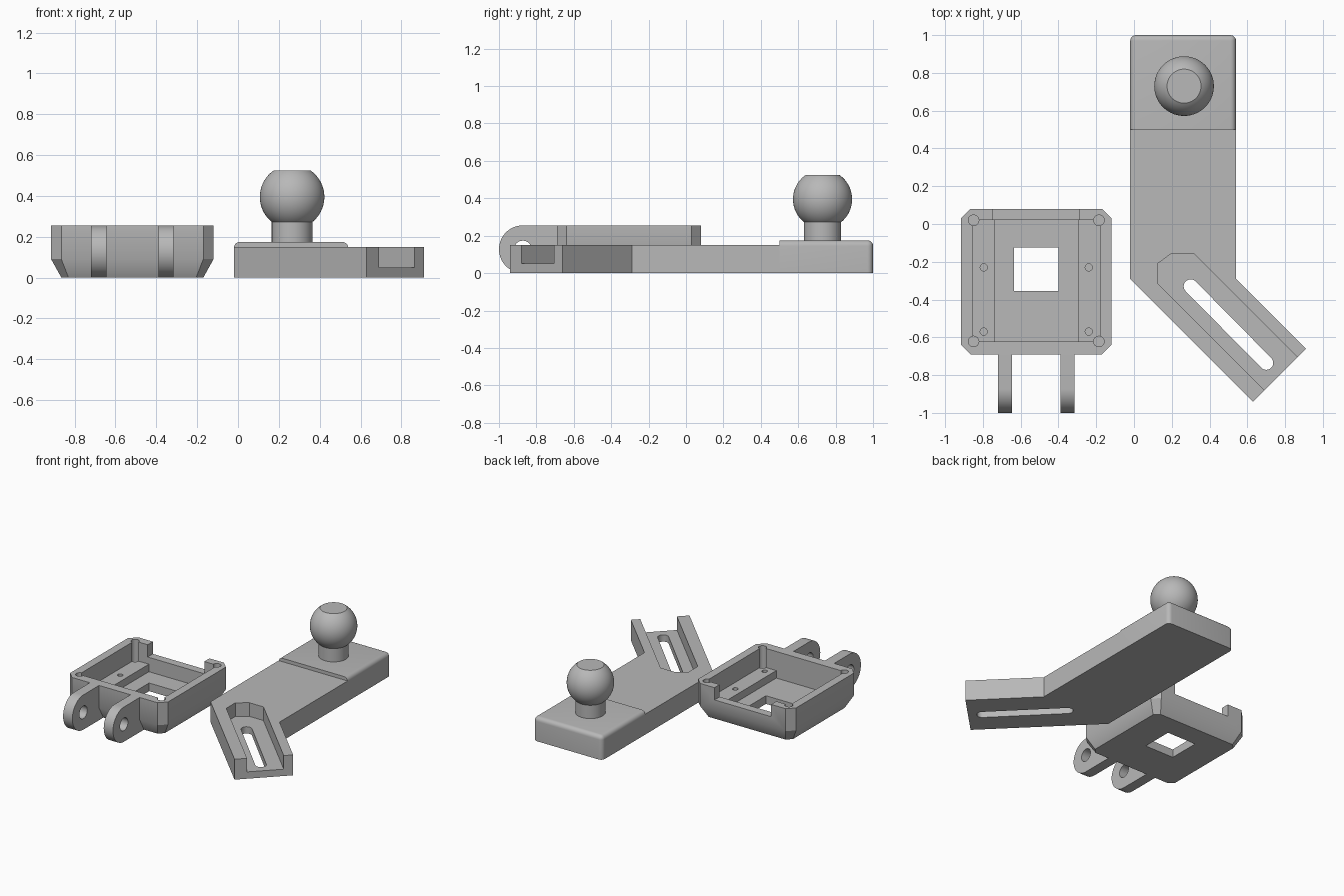
import bpy, bmesh
from math import sin, cos, pi, atan2, radians

cube = bpy.data.objects.get("Cube")
if cube:
    bpy.data.objects.remove(cube, do_unlink=True)

grey = bpy.data.materials.new("plain grey")
grey.use_nodes = True
COLOUR = (0.48, 0.48, 0.48, 1)
grey.diffuse_color = COLOUR
grey.node_tree.nodes["Principled BSDF"].inputs["Base Color"].default_value = COLOUR


def finish(bm, name):
    bmesh.ops.recalc_face_normals(bm, faces=bm.faces)
    mesh = bpy.data.meshes.new(name)
    bm.to_mesh(mesh)
    bm.free()
    mesh.materials.append(grey)
    ob = bpy.data.objects.new(name, mesh)
    bpy.context.collection.objects.link(ob)
    return ob


def loft(name, rings):
    """Closed solid through equal-sized rings of points."""
    bm = bmesh.new()
    loops = [[bm.verts.new(p) for p in ring] for ring in rings]
    n = len(loops[0])
    for a, b in zip(loops, loops[1:]):
        for i in range(n):
            j = (i + 1) % n
            bm.faces.new((a[i], a[j], b[j], b[i]))
    bm.faces.new(loops[0][::-1])
    bm.faces.new(loops[-1])
    return finish(bm, name)


def prism(name, pts, z0, z1):
    return loft(name, [[(x, y, z) for x, y in pts] for z in (z0, z1)])


def rect(x0, x1, y0, y1):
    return [(x0, y0), (x1, y0), (x1, y1), (x0, y1)]


def arc(cx, cy, r, a0, a1, n):
    return [(cx + r * cos(a0 + (a1 - a0) * i / n),
             cy + r * sin(a0 + (a1 - a0) * i / n)) for i in range(n + 1)]


def circle(cx, cy, r, n=32):
    return arc(cx, cy, r, 0, 2 * pi, n)[:-1]


def octagon(x0, x1, y0, y1, c):
    return [(x0 + c, y0), (x1 - c, y0), (x1, y0 + c), (x1, y1 - c),
            (x1 - c, y1), (x0 + c, y1), (x0, y1 - c), (x0, y0 + c)]


def cut(ob, cutter):
    cutter.hide_render = True
    mod = ob.modifiers.new("cut", 'BOOLEAN')
    mod.operation = 'DIFFERENCE'
    mod.solver = 'EXACT'
    mod.object = cutter
    bpy.context.view_layer.objects.active = ob
    bpy.ops.object.modifier_apply(modifier=mod.name)
    bpy.data.objects.remove(cutter, do_unlink=True)


def smooth(ob, angle=30):
    bpy.ops.object.select_all(action='DESELECT')
    ob.select_set(True)
    bpy.context.view_layer.objects.active = ob
    bpy.ops.object.shade_smooth_by_angle(angle=radians(angle))


# Bent arm with an open pocket and a through slot in its angled end
L, R, BEND, STEP = -0.02, 0.54, -0.29, 0.5
arm = prism("arm", [(L, BEND), (0.63, -0.94), (0.91, -0.66), (R, BEND),
                    (R, STEP), (L, STEP)], 0, 0.15)
cut(arm, prism("pocket_cutter",
               [(0.125, -0.315), (0.795, -0.985), (0.98, -0.82),
                (0.315, -0.155), (0.2, -0.155), (0.125, -0.21)], 0.05, 0.3))
ax, ay, bx, by = 0.3, -0.33, 0.7, -0.735
d = atan2(by - ay, bx - ax)
cut(arm, prism("slot_cutter",
               arc(ax, ay, 0.037, d + pi / 2, d + 3 * pi / 2, 14)
               + arc(bx, by, 0.037, d - pi / 2, d + pi / 2, 14), -0.1, 0.2))
smooth(arm)

# Raised pad with rounded edges, plain at the step
raised_pad = prism("raised_pad", rect(L, R, STEP, 1), 0, 0.175)
bm = bmesh.new()
bm.from_mesh(raised_pad.data)
edges = []
for e in bm.edges:
    mid = (e.verts[0].co + e.verts[1].co) / 2
    top_edge = mid.z > 0.17 and mid.y > STEP + 0.01
    back_corner = mid.y > 0.99 and 0.05 < mid.z < 0.15
    if top_edge or back_corner:
        edges.append(e)
bmesh.ops.bevel(bm, geom=edges, offset=0.03, segments=5, profile=0.5,
                affect='EDGES', clamp_overlap=True)
bm.to_mesh(raised_pad.data)
bm.free()
smooth(raised_pad)

# Ball stud: neck and flat-topped ball turned in one profile
RAD, MID, NECK, FLAT = 0.158, 0.395, 0.1, 0.09
lo = -atan2((RAD ** 2 - NECK ** 2) ** 0.5, NECK)
hi = atan2((RAD ** 2 - FLAT ** 2) ** 0.5, FLAT)
profile = [(NECK, 0.16)] + arc(0, MID, RAD, lo, hi, 24)
ball_stud = loft("ball_stud", [[(x, y, z) for x, y in circle(0.265, 0.73, r, 56)]
                               for r, z in profile])
smooth(ball_stud)

# Tray shell with chamfered corners and tapered underside
X0, X1, Y0, Y1, H = -0.915, -0.12, -0.69, 0.08, 0.255
CX = (X0 + X1) / 2
full = octagon(X0, X1, Y0, Y1, 0.05)
foot = octagon(X0 + 0.05, X1 - 0.05, Y0 + 0.05, Y1 - 0.05, 0.035)
tray = loft("tray", [[(x, y, z) for x, y in pts]
                     for pts, z in ((foot, 0), (full, 0.09), (full, H))])

# Cavity, lowered centre channel, window and rear wall notch
IX, IY0, IY1 = 0.337, -0.622, 0.02
for pts, z0, z1 in ((rect(CX - IX, CX + IX, IY0, IY1), 0.115, 0.4),
                    (rect(CX - 0.22, CX + 0.22, IY0, IY1), 0.06, 0.2),
                    (rect(CX - 0.117, CX + 0.117, -0.355, -0.125), -0.1, 0.2),
                    (rect(CX - 0.23, CX + 0.23, -0.02, 0.2), 0.165, 0.4)):
    cut(tray, prism("tray_cutter", pts, z0, z1))

# Corner reliefs and small screw holes, mirrored about the tray centre
for side in (-1, 1):
    for y in (IY0, IY1):
        cut(tray, prism("relief_cutter",
                        circle(CX + side * 0.332, y, 0.028, 24), 0.08, 0.4))
    for y in (-0.23, -0.57):
        cut(tray, prism("hole_cutter",
                        circle(CX + side * 0.278, y, 0.019, 20), 0.07, 0.2))
smooth(tray)

# Pair of hinge lugs with round ends and cross holes
HY, HZ, HR = -0.8725, 0.1275, 0.1275
for name, x0, x1 in (("left_lug", -0.39, -0.315), ("right_lug", -0.72, -0.645)):
    outline = [(-0.66, 0.09), (-0.66, H)] + arc(HY, HZ, HR, pi / 2, 3 * pi / 2, 28)
    outline += [(Y0 + 0.05, 0)]
    lug = loft(name, [[(x, y, z) for y, z in outline] for x in (x0, x1)])
    cut(lug, loft("pin_cutter", [[(x, y, z) for y, z in circle(HY, HZ, 0.046)]
                                 for x in (x0 - 0.05, x1 + 0.05)]))
    smooth(lug)
